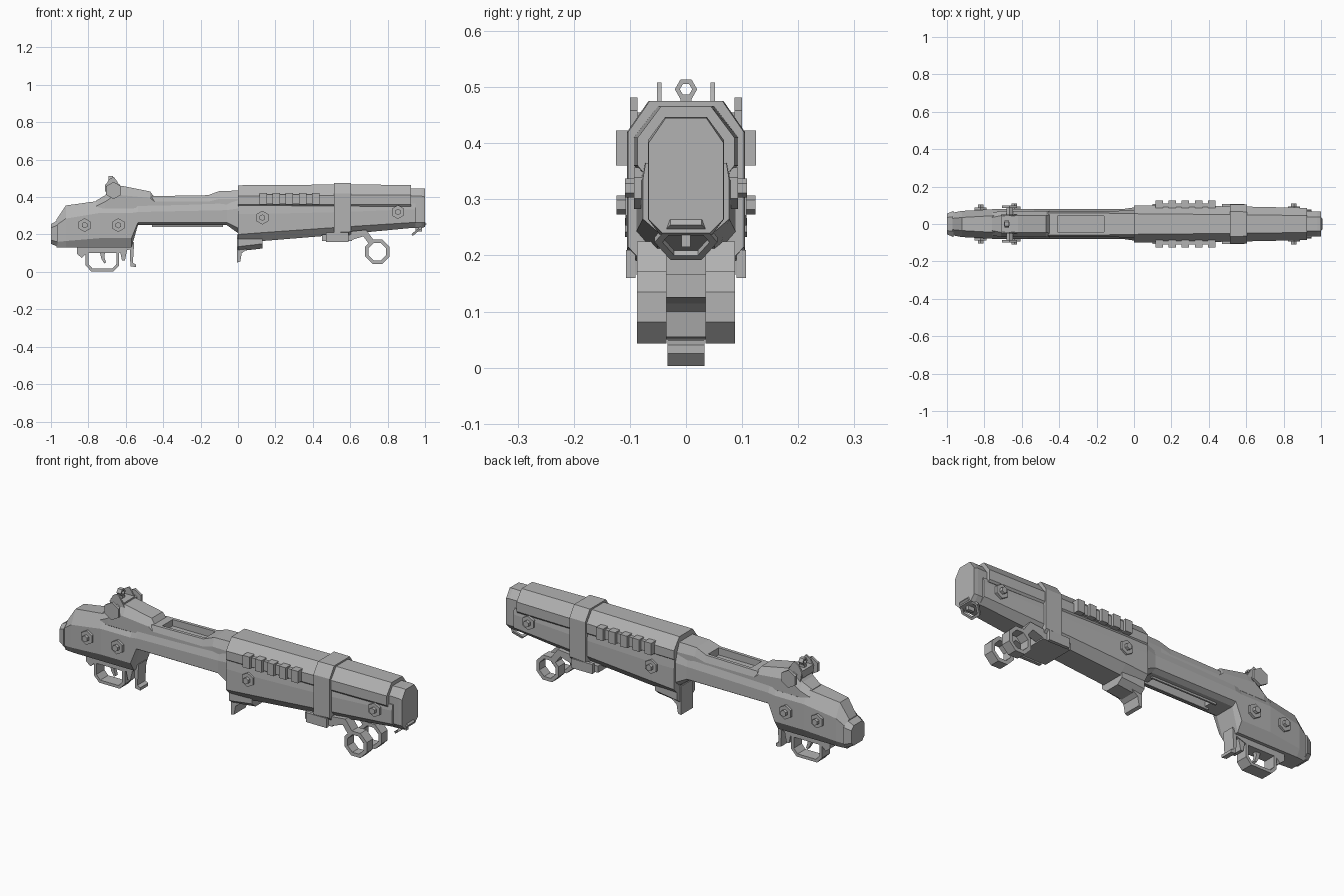
import bpy, bmesh, math
from mathutils import Matrix, Vector

cube = bpy.data.objects.get("Cube")
if cube:
    bpy.data.objects.remove(cube)

grey = bpy.data.materials.new("plain_grey")
grey.use_nodes = True
grey.diffuse_color = (.45, .45, .45, 1)
grey.node_tree.nodes["Principled BSDF"].inputs["Base Color"].default_value = (.45, .45, .45, 1)


def finish(name, bm, mirrored=False):
    """Turn a bmesh into a flat shaded object, optionally mirrored left to right."""
    bmesh.ops.recalc_face_normals(bm, faces=bm.faces)
    mesh = bpy.data.meshes.new(name)
    bm.to_mesh(mesh)
    bm.free()
    mesh.materials.append(grey)
    obj = bpy.data.objects.new(name, mesh)
    bpy.context.collection.objects.link(obj)
    if mirrored:
        mod = obj.modifiers.new("mirror", 'MIRROR')
        mod.use_axis = (False, True, False)
        mod.use_mirror_merge = False
    return obj


def bridge(bm, loops, closed=False):
    """Skin successive vertex loops, capping the ends unless closed."""
    rings = [[bm.verts.new(p) for p in loop] for loop in loops]
    pairs = list(zip(rings, rings[1:]))
    if closed:
        pairs.append((rings[-1], rings[0]))
    else:
        bm.faces.new(rings[0])
        bm.faces.new(rings[-1])
    for a, b in pairs:
        for i in range(len(a)):
            j = (i + 1) % len(a)
            bm.faces.new((a[i], a[j], b[j], b[i]))


def loft(name, *sections):
    """Eight sided hull; section = x, four heights, bottom/side/top half widths."""
    loops = []
    for x, bottom, low, high, top, wb, ws, wt in sections:
        half = [(wb, bottom), (ws, low), (ws, high), (wt, top)]
        loops.append([(x, y, z) for y, z in half] + [(x, -y, z) for y, z in reversed(half)])
    bm = bmesh.new()
    bridge(bm, loops)
    return finish(name, bm)


def prism(name, points, inner, outer, mirrored=False):
    """Side profile in x and z, extruded across y."""
    bm = bmesh.new()
    bridge(bm, [[(x, y, z) for x, z in points] for y in (inner, outer)])
    return finish(name, bm, mirrored)


def box(name, x0, x1, y0, y1, z0, z1, mirrored=False):
    return prism(name, [(x0, z0), (x1, z0), (x1, z1), (x0, z1)], y0, y1, mirrored)


def ngon(radius, sides, depth, turn=0):
    step = math.tau / sides
    return [Vector((radius * math.cos(i * step + turn), radius * math.sin(i * step + turn), depth))
            for i in range(sides)]


def ring(name, place, outer, inner, depth, sides, turn=0, mirrored=False):
    """Polygonal ring along local z, moved by a matrix."""
    h = depth / 2
    bm = bmesh.new()
    bridge(bm, [[place @ v for v in ngon(r, sides, d, turn)]
                for r, d in ((outer, -h), (outer, h), (inner, h), (inner, -h))], True)
    return finish(name, bm, mirrored)


def disc(name, x, z, radius, y0, y1, sides):
    prism(name, [(x + v.x, z + v.y) for v in ngon(radius, sides, 0, math.pi / sides)], y0, y1, True)


def cut(target, cutter):
    cutter.hide_render = True
    cutter.hide_viewport = True
    cutter.display_type = 'WIRE'
    mod = target.modifiers.new("recess", 'BOOLEAN')
    mod.operation = 'DIFFERENCE'
    mod.solver = 'EXACT'
    mod.object = cutter


# Rear body and end cap
body = loft("rear_body",
            (-.97, .13, .16, .25, .28, .045, .06, .03),
            (-.92, .13, .165, .285, .355, .05, .07, .035),
            (-.74, .13, .18, .315, .38, .05, .08, .045),
            (-.57, .13, .18, .315, .385, .05, .08, .05),
            (-.535, .25, .265, .32, .385, .055, .08, .06),
            (-.06, .25, .265, .33, .385, .055, .08, .065),
            (.01, .2, .23, .34, .4, .055, .09, .07))
loft("end_cap",
     (-1, .15, .17, .235, .255, .035, .055, .035),
     (-.965, .135, .16, .25, .275, .045, .07, .04))

# Raised sight block, open top frame and front bridge
loft("sight_block",
     (-.76, .33, .34, .35, .38, .05, .06, .035),
     (-.71, .33, .34, .375, .41, .06, .07, .045),
     (-.66, .33, .34, .41, .46, .06, .07, .045),
     (-.62, .33, .34, .41, .46, .06, .07, .045),
     (-.47, .33, .34, .395, .43, .06, .07, .045),
     (-.44, .33, .34, .37, .39, .06, .07, .05))
top_frame = loft("top_frame",
                 (-.46, .34, .35, .375, .405, .06, .07, .06),
                 (-.16, .34, .35, .375, .41, .06, .07, .06),
                 (-.1, .34, .35, .39, .432, .06, .07, .055),
                 (.01, .34, .35, .39, .435, .06, .075, .055))
top_cutter = box("top_recess_cutter", -.41, -.16, -.043, .043, .372, .5)
cut(top_frame, top_cutter)
cut(body, top_cutter)
cut(body, box("lower_slot_cutter", -.44, -.1, -.025, .025, .2, .285))
box("lower_slot_rail", -.46, -.08, .025, .034, .24, .255, True)

# Fore-end: lower stock, upper cover and muzzle
loft("fore_stock",
     (0, .16, .2, .31, .365, .06, .098, .092),
     (.13, .165, .21, .31, .365, .06, .098, .092),
     (.56, .2, .24, .32, .365, .055, .09, .085),
     (.95, .237, .265, .335, .365, .045, .077, .072))
loft("upper_cover",
     (0, .35, .36, .405, .463, .088, .1, .055),
     (.55, .35, .36, .41, .467, .085, .094, .05),
     (.925, .35, .36, .41, .465, .078, .086, .045))
loft("muzzle",
     (.9, .235, .265, .405, .445, .045, .066, .037),
     (.98, .235, .265, .405, .447, .045, .068, .037),
     (1, .24, .265, .4, .445, .042, .067, .036))

# Block and hook below the front of the gap
loft("lower_block",
     (0, .11, .135, .2, .25, .04, .075, .095),
     (.13, .125, .15, .2, .25, .04, .07, .09))
prism("block_hook", [(-.005, .2), (-.005, .05), (.012, .055), (.02, .1), (.06, .13), (.06, .2)], -.05, .05)

# Clamp band, bracket and double rings
loft("clamp_band",
     (.512, .175, .21, .42, .475, .07, .105, .067),
     (.605, .18, .215, .42, .475, .07, .103, .065))
box("clamp_bracket", .45, .61, -.088, .088, .165, .2)
box("bracket_cheek", .47, .59, .09, .107, .16, .21, True)
across = Matrix.Rotation(math.pi / 2, 4, 'X')
ring("carry_ring", Matrix.Translation((.745, .061, .108)) @ across, .07, .05, .052, 8, math.pi / 8, True)
prism("ring_arm", [(.59, .165), (.67, .19), (.7, .15), (.725, .17), (.685, .225), (.59, .215)], .035, .087, True)

# Side grip ribs
box("rib_base", .115, .435, .085, .11, .365, .415, True)
for i in range(5):
    x = .115 + i * .07
    box("grip_rib", x, x + .04, .085, .125, .36, .423, True)

# Hexagonal bolts along both sides
for x, z, y in ((-.82, .25, .07), (-.64, .25, .075), (.13, .29, .09), (.855, .32, .075)):
    disc("bolt_plate", x, z, .037, y - .02, y + .018, 6)
    disc("bolt_head", x, z, .017, y, y + .034, 6)

# Rear sight
prism("sight_ear", [(-.7, .41), (-.71, .46), (-.69, .495), (-.665, .508), (-.65, .49), (-.62, .44), (-.62, .41)],
      .044, .052, True)
box("sight_base", -.71, -.63, -.045, .045, .43, .468)
box("sight_post", -.695, -.665, -.01, .01, .46, .482)
along = Matrix.Rotation(math.pi / 2, 4, 'Y')
ring("peep_ring", Matrix.Translation((-.68, 0, .496)) @ along, .02, .011, .025, 6, math.pi / 6)
disc("sight_knob", -.665, .435, .046, .086, .1, 6)
disc("knob_shaft", -.665, .435, .02, .03, .09, 6)

# Trigger guard, trigger and lever
prism("trigger_guard",
      [(-.815, .13), (-.815, .035), (-.785, .003), (-.665, .003), (-.635, .035), (-.635, .13),
       (-.65, .13), (-.65, .042), (-.672, .018), (-.778, .018), (-.8, .042), (-.8, .13)], -.033, .033)
prism("guard_plate", [(-.86, .14), (-.86, .095), (-.835, .075), (-.81, .1), (-.64, .1), (-.58, .12), (-.56, .14)],
      -.033, .033)
prism("trigger", [(-.74, .11), (-.73, .07), (-.715, .045), (-.705, .05), (-.715, .08), (-.71, .11)], -.01, .01)
prism("guard_strut", [(-.635, .13), (-.62, .06), (-.605, .06), (-.59, .13)], -.03, .03)
prism("release_lever", [(-.58, .15), (-.575, .03), (-.545, .025), (-.545, .04), (-.562, .048), (-.555, .16)],
      -.033, .033)

# Sling loop under the muzzle
tilt = Matrix.Translation((.968, 0, .228)) @ Matrix.Rotation(-math.radians(40), 4, 'Y')
ring("sling_loop", tilt @ Matrix.Rotation(math.pi / 2, 4, 'Z'), .056, .042, .012, 6)
box("sling_post", .95, .985, -.008, .008, .215, .255)
